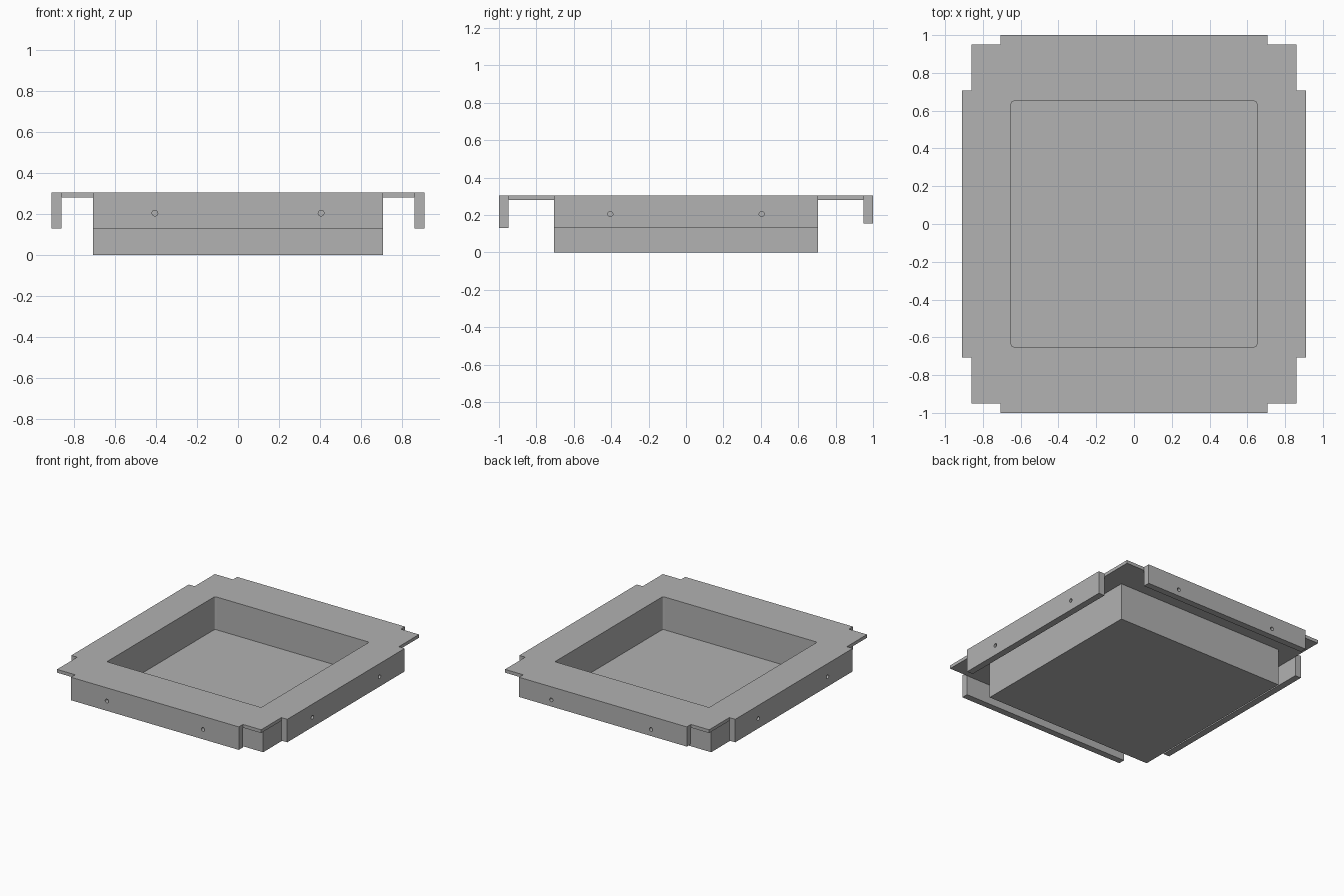
import bpy
import bmesh
from math import radians
from mathutils import Matrix, Vector

cube = bpy.data.objects.get("Cube")
if cube:
    bpy.data.objects.remove(cube, do_unlink=True)

# Main dimensions
TOP, PLATE_Z = 0.305, 0.28
BOX, CAVITY, FLOOR = 0.707, 0.65, 0.055
PLATE_X, PLATE_Y = 0.86, 0.95
LIP = 0.05
HOLE_R, HOLE_Z = 0.014, 0.205

grey = bpy.data.materials.new("plain grey")
grey.use_nodes = True
colour = (0.445, 0.445, 0.445, 1)
grey.diffuse_color = colour
grey.node_tree.nodes["Principled BSDF"].inputs["Base Color"].default_value = colour


def finish(name, bm):
    mesh = bpy.data.meshes.new(name)
    bm.to_mesh(mesh)
    bm.free()
    mesh.materials.append(grey)
    obj = bpy.data.objects.new(name, mesh)
    bpy.context.collection.objects.link(obj)
    return obj


def box(name, low, high, corner=0):
    low, high = Vector(low), Vector(high)
    bm = bmesh.new()
    bmesh.ops.create_cube(bm, size=1, matrix=Matrix.Translation((low + high) / 2)
                          @ Matrix.Diagonal((*(high - low), 1)))
    if corner:
        upright = [e for e in bm.edges
                   if abs(e.verts[0].co.z - e.verts[1].co.z) > 0.01]
        bmesh.ops.bevel(bm, geom=upright, offset=corner, segments=4,
                        profile=0.5, affect='EDGES')
    return finish(name, bm)


def rod(centre, axis):
    bm = bmesh.new()
    turn = Matrix.Rotation(radians(90), 4, 'Y' if axis == 0 else 'X')
    bmesh.ops.create_cone(bm, cap_ends=True, segments=24, radius1=HOLE_R,
                          radius2=HOLE_R, depth=4 * LIP,
                          matrix=Matrix.Translation(centre) @ turn)
    return finish("hole_cutter", bm)


def combine(obj, others, operation):
    """Apply a boolean with each helper, then remove the helpers."""
    for other in others:
        mod = obj.modifiers.new("boolean", 'BOOLEAN')
        mod.operation, mod.solver, mod.object = operation, 'EXACT', other
    graph = bpy.context.evaluated_depsgraph_get()
    mesh = bpy.data.meshes.new_from_object(obj.evaluated_get(graph))
    obj.modifiers.clear()
    obj.data = mesh
    for other in others:
        bpy.data.objects.remove(other, do_unlink=True)


# Recessed tray with its wide top plate
tray = box("recessed_tray", (-BOX, -BOX, 0), (BOX, BOX, TOP - 0.01))
plate = box("top_plate", (-PLATE_X, -PLATE_Y, PLATE_Z), (PLATE_X, PLATE_Y, TOP))
combine(tray, [plate], 'UNION')
cavity = box("cavity_cutter", (-CAVITY, -CAVITY, FLOOR),
             (CAVITY, CAVITY, TOP + 0.1), corner=0.012)
combine(tray, [cavity], 'DIFFERENCE')


# Hanging side flanges, each with two drilled holes
def flange(name, axis, side, bottom, holes):
    inner = side * (PLATE_X if axis == 0 else PLATE_Y)
    ends = sorted((inner, inner + side * LIP))
    low, high = [-BOX, -BOX, bottom], [BOX, BOX, TOP]
    low[axis], high[axis] = ends
    obj = box(name, low, high)
    drills = []
    for along in holes:
        centre = [along, along, HOLE_Z]
        centre[axis] = sum(ends) / 2
        drills.append(rod(centre, axis))
    combine(obj, drills, 'DIFFERENCE')


flange("front_flange", 1, -1, 0.13, (-0.405, 0.405))
flange("back_flange", 1, 1, 0.155, (-0.405, 0.435))
flange("left_flange", 0, 1, 0.13, (-0.405, 0.405))
flange("right_flange", 0, -1, 0.13, (-0.405, 0.43))
